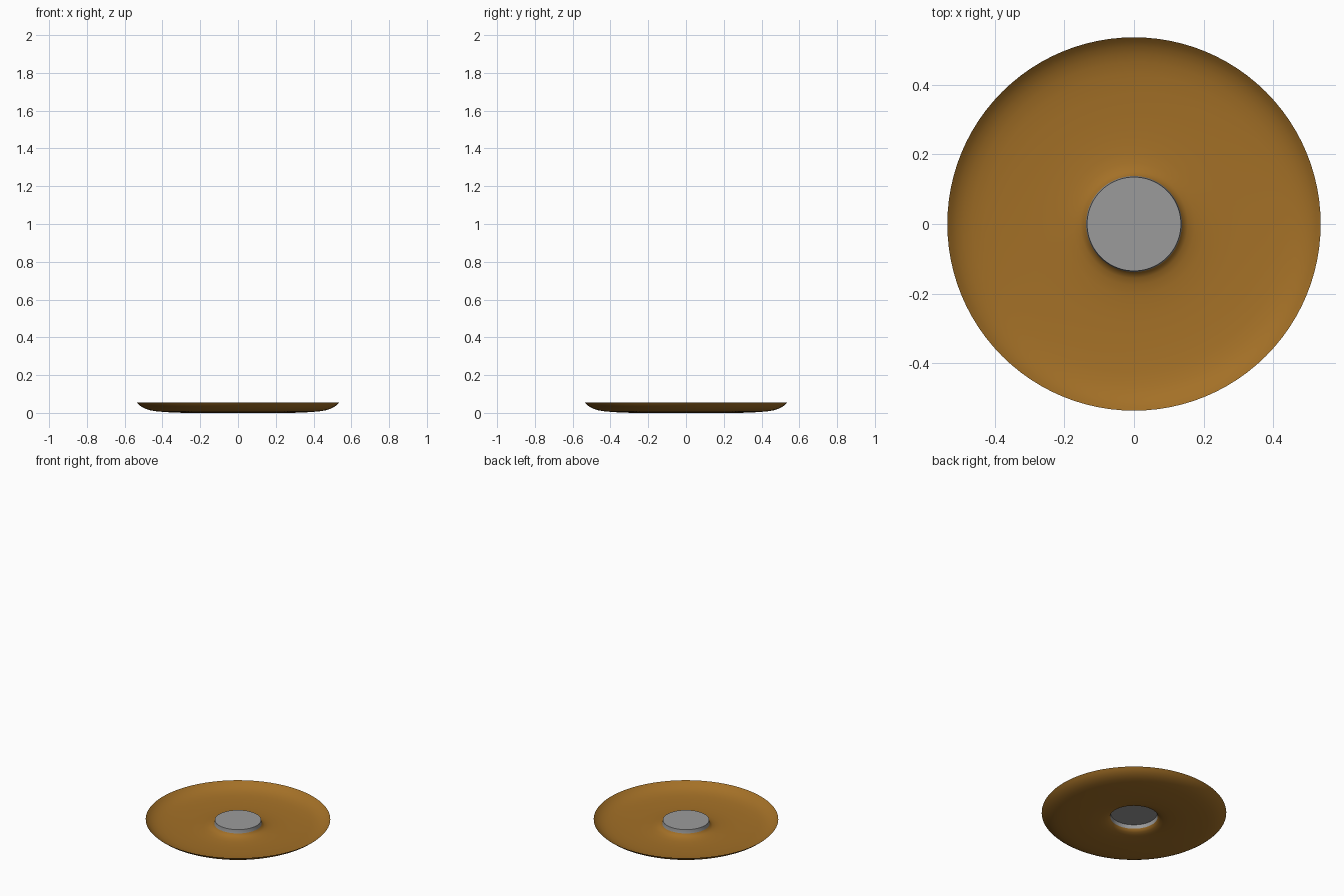
import bpy, bmesh, math

if "Cube" in bpy.data.objects:
    bpy.data.objects.remove(bpy.data.objects["Cube"])

SEGMENTS = 96


def paint(obj, name, rgb):
    mat = bpy.data.materials.new(name)
    mat.diffuse_color = (*rgb, 1)
    mat.use_nodes = True
    mat.node_tree.nodes["Principled BSDF"].inputs["Base Color"].default_value = mat.diffuse_color
    obj.data.materials.append(mat)


def add_object(name, bm):
    mesh = bpy.data.meshes.new(name)
    bm.to_mesh(mesh)
    bm.free()
    obj = bpy.data.objects.new(name, mesh)
    bpy.context.collection.objects.link(obj)
    bpy.ops.object.select_all(action='DESELECT')
    obj.select_set(True)
    bpy.context.view_layer.objects.active = obj
    bpy.ops.object.shade_smooth_by_angle(angle=math.radians(35))
    return obj


def lathe(name, profile, cap_end=False):
    """Spin (radius, z) points around z into a thin shell."""
    bm = bmesh.new()
    rings = []
    for r, z in profile:
        rings.append([bm.verts.new((r * math.cos(2 * math.pi * i / SEGMENTS),
                                    r * math.sin(2 * math.pi * i / SEGMENTS), z))
                      for i in range(SEGMENTS)])
    for a, b in zip(rings, rings[1:]):
        for i in range(SEGMENTS):
            j = (i + 1) % SEGMENTS
            bm.faces.new((a[i], a[j], b[j], b[i]))
    if cap_end:
        bm.faces.new(rings[-1])
    return add_object(name, bm)


# Shallow hanging dish: raised collar in the middle, upturned rim
dish = lathe("dish_shade", [
    (0.537, 0.055), (0.525, 0.043), (0.51, 0.032), (0.49, 0.022), (0.465, 0.014),
    (0.43, 0.008), (0.38, 0.004), (0.32, 0.001), (0.26, 0.0), (0.205, 0.002),
    (0.175, 0.006), (0.155, 0.012), (0.144, 0.019), (0.138, 0.028)])
dish.data.flip_normals()
paint(dish, "amber", (0.37, 0.163, 0.02))

# Grey hub: short open-bottomed cup closing the middle
hub = lathe("centre_hub", [(0.138, 0.027), (0.136, 0.036), (0.135, 0.051)], cap_end=True)
paint(hub, "dark_grey", (0.33, 0.33, 0.33))

# Cord: bare line from the hub up to a pin-sized ceiling fixing
bm = bmesh.new()
bm.edges.new((bm.verts.new((0, 0, 0.051)), bm.verts.new((0, 0, 2.0))))
add_object("cord", bm)

bm = bmesh.new()
bmesh.ops.create_cone(bm, cap_ends=True, segments=8, radius1=0.001,
                      radius2=0.001, depth=0.002)
bmesh.ops.translate(bm, verts=bm.verts, vec=(0, 0, 1.999))
fixing = add_object("ceiling_fixing", bm)
paint(fixing, "fixing_grey", (0.33, 0.33, 0.33))
